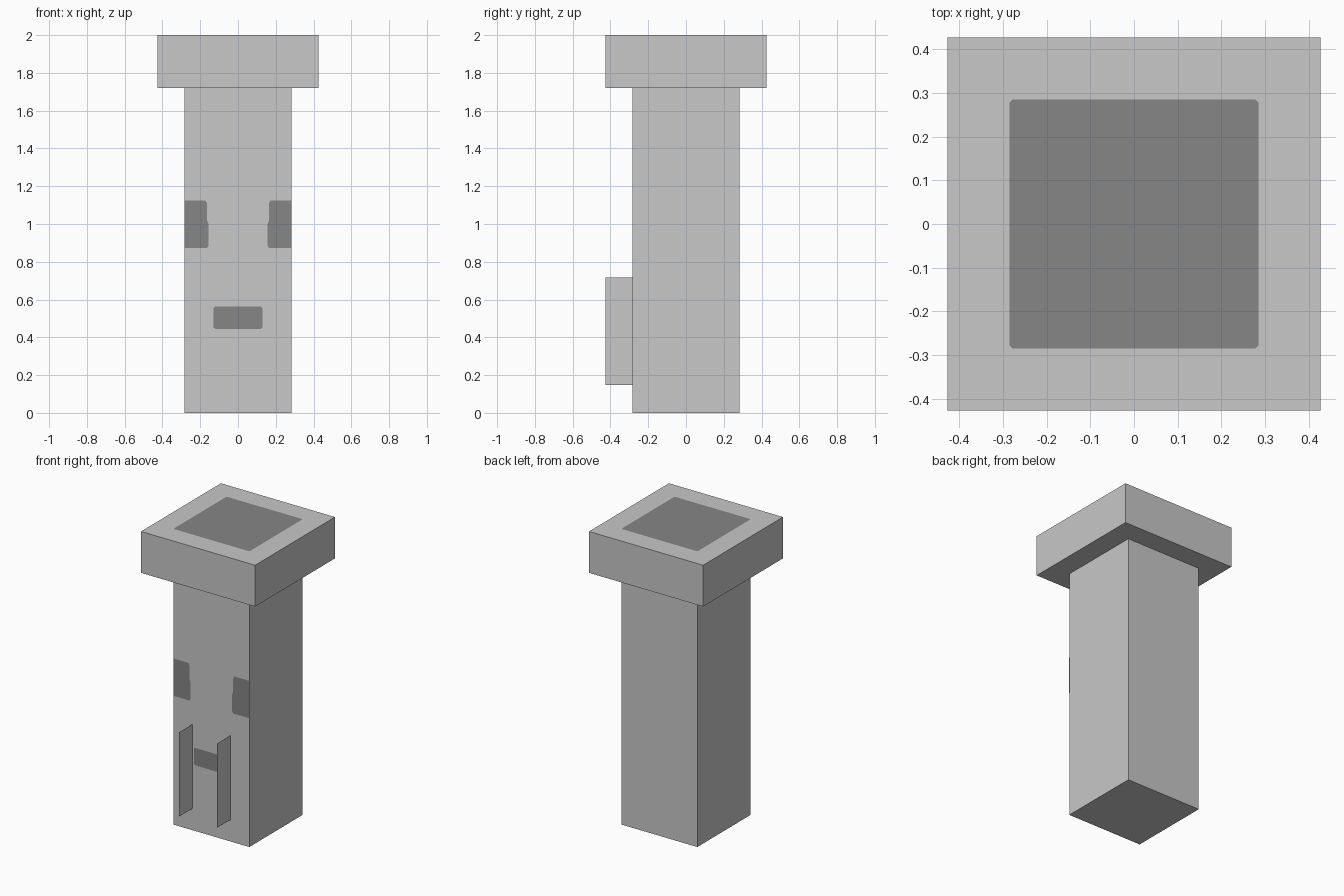
import bpy

if "Cube" in bpy.data.objects:
    bpy.data.objects.remove(bpy.data.objects["Cube"])

# Flat colours
def make_material(name, v):
    m = bpy.data.materials.new(name)
    m.diffuse_color = (v, v, v, 1.0)
    m.use_nodes = True
    m.node_tree.nodes["Principled BSDF"].inputs["Base Color"].default_value = m.diffuse_color
    return m

LIGHT = make_material("light_grey", 0.578)
DARK = make_material("dark_grey", 0.238)

HALF = 0.284      # column half width
CAP = 0.427       # cap half width
CAP_Z = 1.72      # underside of the cap
LIFT = 0.0015     # gap that keeps painted plates clear of the surface


def add_mesh(name, verts, faces, mat):
    me = bpy.data.meshes.new(name)
    me.from_pydata(verts, [], faces)
    me.materials.append(mat)
    ob = bpy.data.objects.new(name, me)
    bpy.context.collection.objects.link(ob)
    return ob


def box(name, half, z0, z1):
    bpy.ops.mesh.primitive_cube_add(size=1, location=(0, 0, (z0 + z1) / 2))
    ob = bpy.context.object
    ob.name = name
    ob.scale = (2 * half, 2 * half, z1 - z0)
    bpy.ops.object.transform_apply(location=True, rotation=False, scale=True)
    ob.data.materials.append(LIGHT)


def clipped_rect(x0, x1, y0, y1, c):
    """Counter-clockwise rectangle with clipped corners."""
    return [(x0 + c, y0), (x1 - c, y0), (x1, y0 + c), (x1, y1 - c),
            (x1 - c, y1), (x0 + c, y1), (x0, y1 - c), (x0, y0 + c)]


def front_plate(name, outline):
    verts = [(x, -HALF - LIFT, z) for x, z in outline]
    add_mesh(name, verts, [range(len(verts))], DARK)


# Column and square cap
box("column", HALF, 0.0, CAP_Z)
box("cap", CAP, CAP_Z, 2.0)

# Dark panel on top of the cap
panel = clipped_rect(-0.285, 0.285, -0.285, 0.285, 0.007)
add_mesh("top_panel", [(x, y, 2.0 + LIFT) for x, y in panel],
         [range(len(panel))], DARK)

# Mirrored eye patches on the column front
eye = [(HALF, 0.872), (HALF, 1.125), (0.172, 1.125), (0.164, 1.11),
       (0.164, 1.02), (0.156, 1.0), (0.156, 0.885), (0.165, 0.872)]
front_plate("right_eye", eye)
front_plate("left_eye", [(-x, z) for x, z in reversed(eye)])

# Mouth patch
front_plate("mouth", clipped_rect(-0.131, 0.131, 0.445, 0.563, 0.010))

# Two paper-thin upright fins on the front
for name, x in (("left_fin", -0.142), ("right_fin", 0.142)):
    add_mesh(name, [(x, -CAP, 0.147), (x, -HALF, 0.147),
                    (x, -HALF, 0.717), (x, -CAP, 0.717)],
             [(0, 1, 2, 3)], LIGHT)
